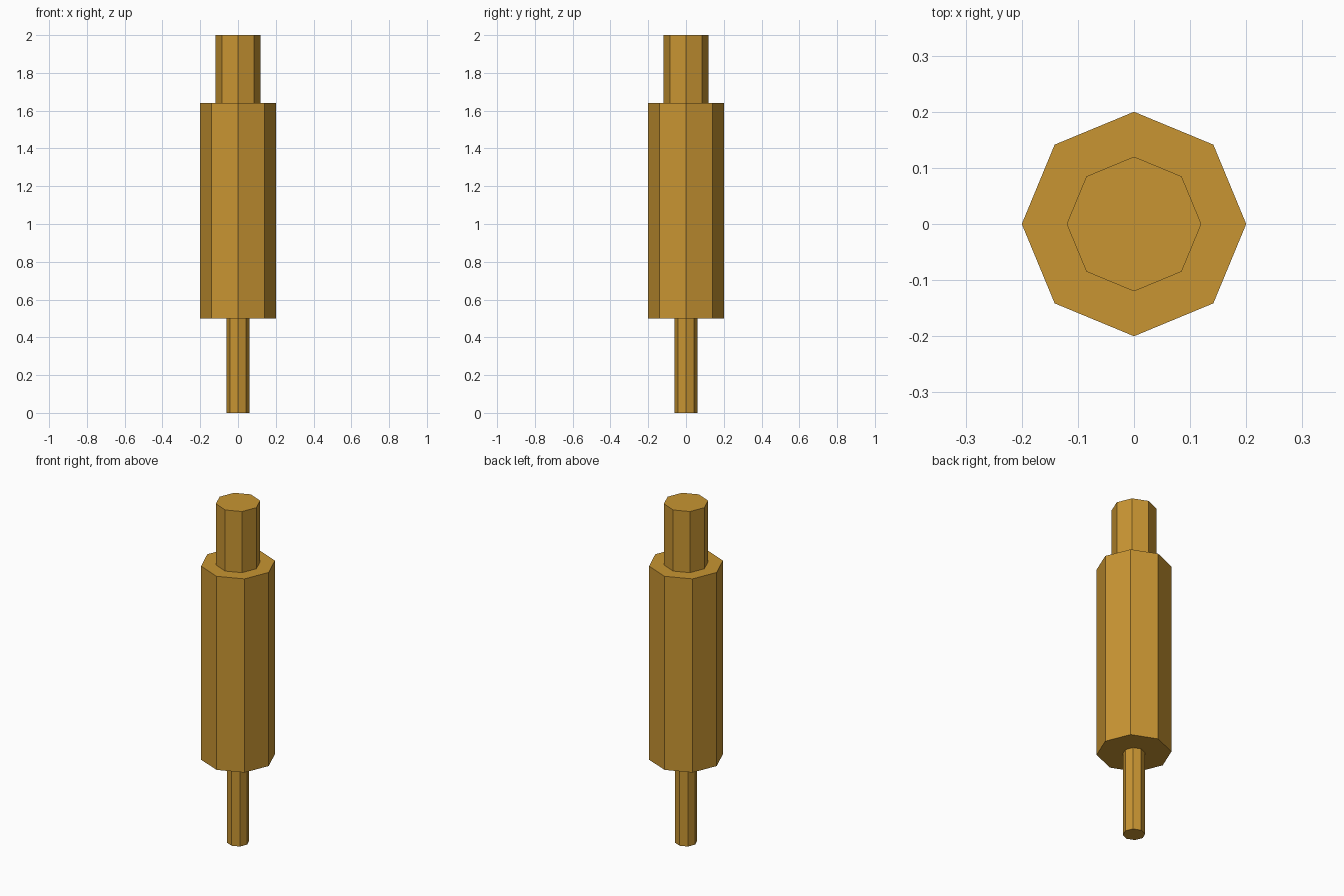
import bpy

cube = bpy.data.objects.get("Cube")
if cube:
    bpy.data.objects.remove(cube, do_unlink=True)

SIDES = 8

# Single ochre material
ochre = bpy.data.materials.new("ochre_wood")
ochre.use_nodes = True
colour = (0.58, 0.30, 0.032, 1.0)
ochre.diffuse_color = colour
ochre.node_tree.nodes["Principled BSDF"].inputs["Base Color"].default_value = colour


def add_section(name, radius, bottom, top):
    """Upright flat-shaded octagonal prism between two heights."""
    bpy.ops.mesh.primitive_cylinder_add(
        vertices=SIDES, radius=radius, depth=top - bottom,
        location=(0, 0, (bottom + top) / 2))
    section = bpy.context.object
    section.name = section.data.name = name
    section.data.materials.append(ochre)
    return section


# Thin pin, thick barrel and upper neck, stacked end to end
add_section("lower_pin", 0.06, 0, 0.5)
add_section("main_barrel", 0.2, 0.5, 1.64)
add_section("upper_neck", 0.12, 1.64, 2)
